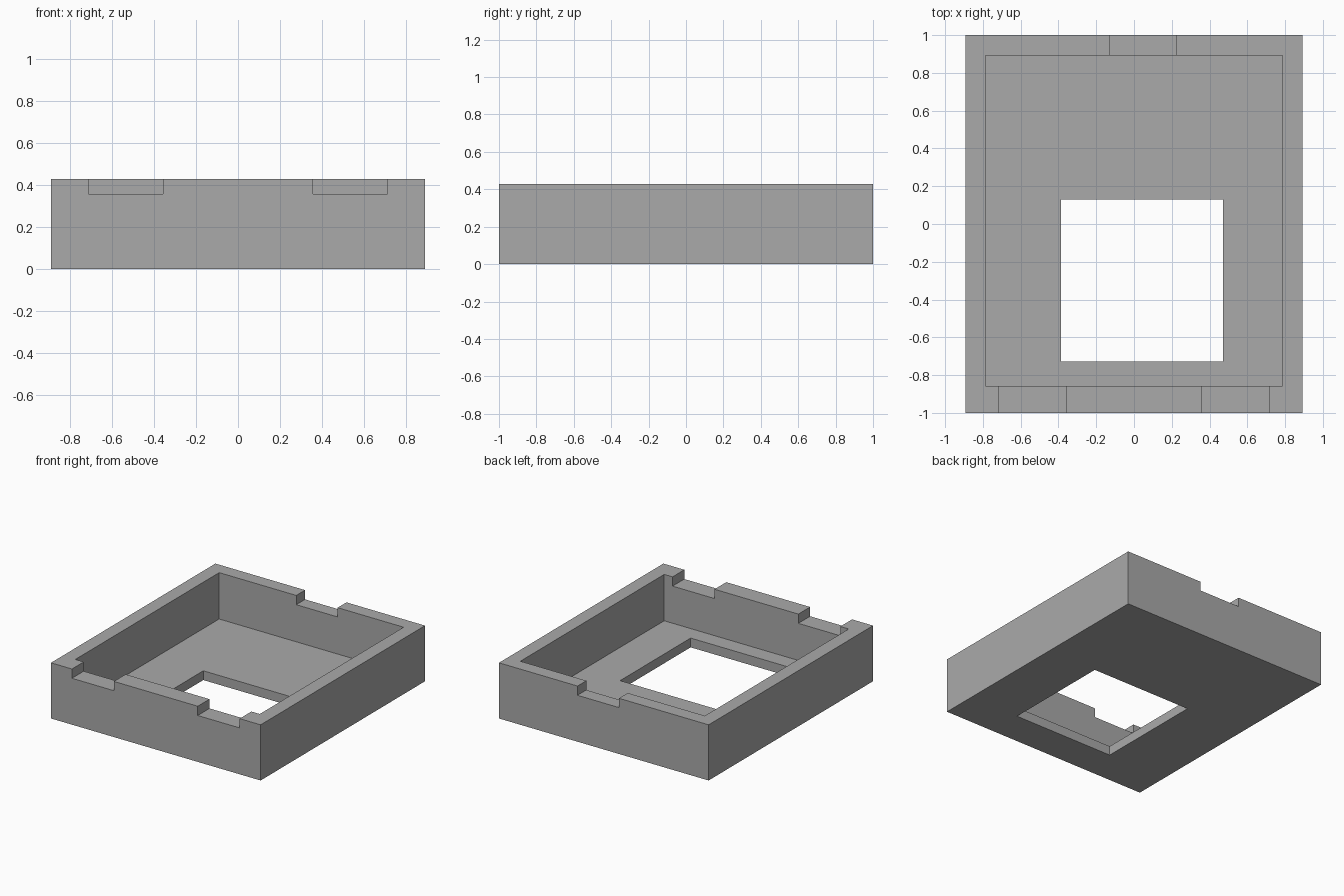
import bpy
import bmesh
from mathutils import Vector

cube = bpy.data.objects.get("Cube")
if cube:
    bpy.data.objects.remove(cube, do_unlink=True)

U = 1 / 14            # design module
HEIGHT = 6 * U
OVER = 0.1            # how far cutters reach past the surface

grey = bpy.data.materials.new("plain_grey")
grey.use_nodes = True
colour = (0.4, 0.4, 0.4, 1)
grey.diffuse_color = colour
grey.node_tree.nodes["Principled BSDF"].inputs["Base Color"].default_value = colour


def box(name, low, high):
    """Axis-aligned box between two corners."""
    low, high = Vector(low), Vector(high)
    bm = bmesh.new()
    bmesh.ops.create_cube(bm, size=1)
    for v in bm.verts:
        v.co = (low + high) / 2 + v.co * (high - low)
    mesh = bpy.data.meshes.new(name)
    bm.to_mesh(mesh)
    bm.free()
    mesh.materials.append(grey)
    obj = bpy.data.objects.new(name, mesh)
    bpy.context.collection.objects.link(obj)
    return obj


def cut(target, name, low, high):
    """Subtract a box from the target and discard the cutter."""
    cutter = box(name, low, high)
    cutter.hide_render = True
    mod = target.modifiers.new(name, "BOOLEAN")
    mod.operation = "DIFFERENCE"
    mod.solver = "EXACT"
    mod.object = cutter
    bpy.context.view_layer.objects.active = target
    bpy.ops.object.modifier_apply(modifier=name)
    bpy.data.objects.remove(cutter, do_unlink=True)


# Open tray: solid block, hollowed out, with an off-centre floor window
tray = box("tray", (-12.5 * U, -1, 0), (12.5 * U, 1, HEIGHT))
cut(tray, "cavity", (-11 * U, -12 * U, U), (11 * U, 12.5 * U, HEIGHT + OVER))
cut(tray, "floor_window", (-0.386, -0.729, -OVER), (0.471, 0.129, U + OVER))

# Rim notches: two in the front wall, one in the back wall
notch_z, top_z = HEIGHT - U, HEIGHT + OVER
for side, x in (("right", -7.5 * U), ("left", 7.5 * U)):
    cut(tray, "front_notch_" + side,
        (x - 2.5 * U, -1 - OVER, notch_z), (x + 2.5 * U, -11.5 * U, top_z))
cut(tray, "back_notch", (-0.129, 12 * U, notch_z), (0.224, 1 + OVER, top_z))
